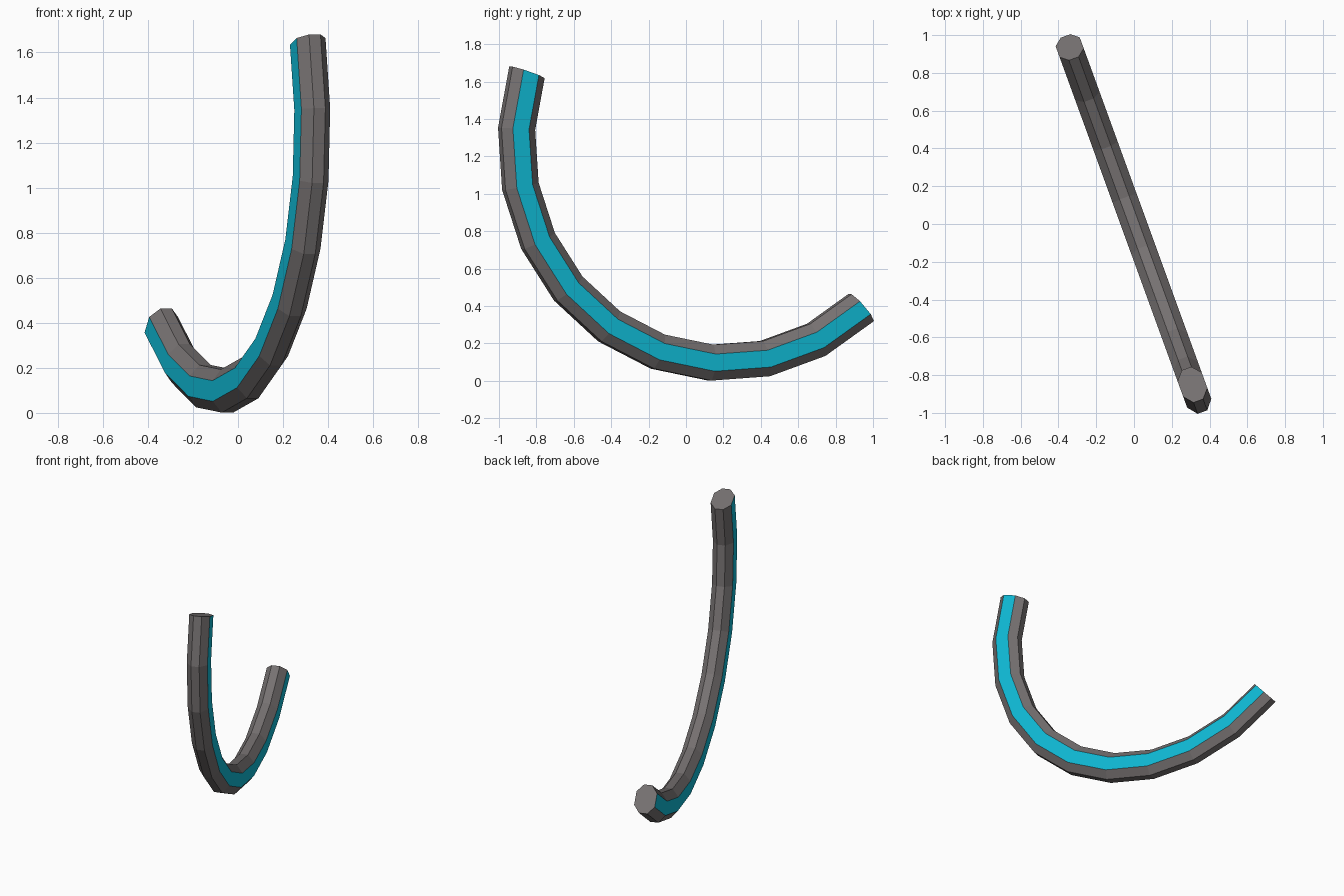
import bpy, bmesh
from math import sin, cos, radians

if "Cube" in bpy.data.objects:
    bpy.data.objects.remove(bpy.data.objects["Cube"])

RADIUS, CENTRE_S, CENTRE_Z = 1.18, 0.214, 1.275   # arc in its own vertical plane
START, STEP, RINGS = -18.5, 15, 11                # degrees along the arc
TURN = radians(20)                                # plane turned about z

# Eight-sided section: (sideways, outward from the arc centre)
W, C, D, H = 0.068, 0.046, 0.027, 0.096
section = [(W, -C), (W, C), (D, H), (-D, H), (-W, C), (-W, -C), (-D, -H), (D, -H)]


def material(name, rgb):
    mat = bpy.data.materials.new(name)
    mat.diffuse_color = (*rgb, 1)
    mat.use_nodes = True
    mat.node_tree.nodes["Principled BSDF"].inputs["Base Color"].default_value = mat.diffuse_color
    return mat


def point(angle, side, out):
    t, r = radians(angle), RADIUS + out
    s, z = CENTRE_S - r * cos(t), CENTRE_Z - r * sin(t)
    return (-s * sin(TURN) + side * cos(TURN), s * cos(TURN) + side * sin(TURN), z)


# Curved bar: sweep the section along the arc, colouring the two flat sides
bm = bmesh.new()
rings = [[bm.verts.new(point(START + STEP * i, *p)) for p in section] for i in range(RINGS)]
for a, b in zip(rings, rings[1:]):
    for j in range(8):
        k = (j + 1) % 8
        face = bm.faces.new((a[j], a[k], b[k], b[j]))
        face.material_index = 1 if j in (0, 4) else 0

# End caps
bm.faces.new(rings[0])
bm.faces.new(rings[-1][::-1])
bmesh.ops.recalc_face_normals(bm, faces=bm.faces)

mesh = bpy.data.meshes.new("curved_bar")
bm.to_mesh(mesh)
bm.free()
mesh.materials.append(material("dark_grey", (0.18, 0.165, 0.165)))
mesh.materials.append(material("cyan", (0.005, 0.5, 0.68)))
bpy.context.collection.objects.link(bpy.data.objects.new("curved_bar", mesh))
